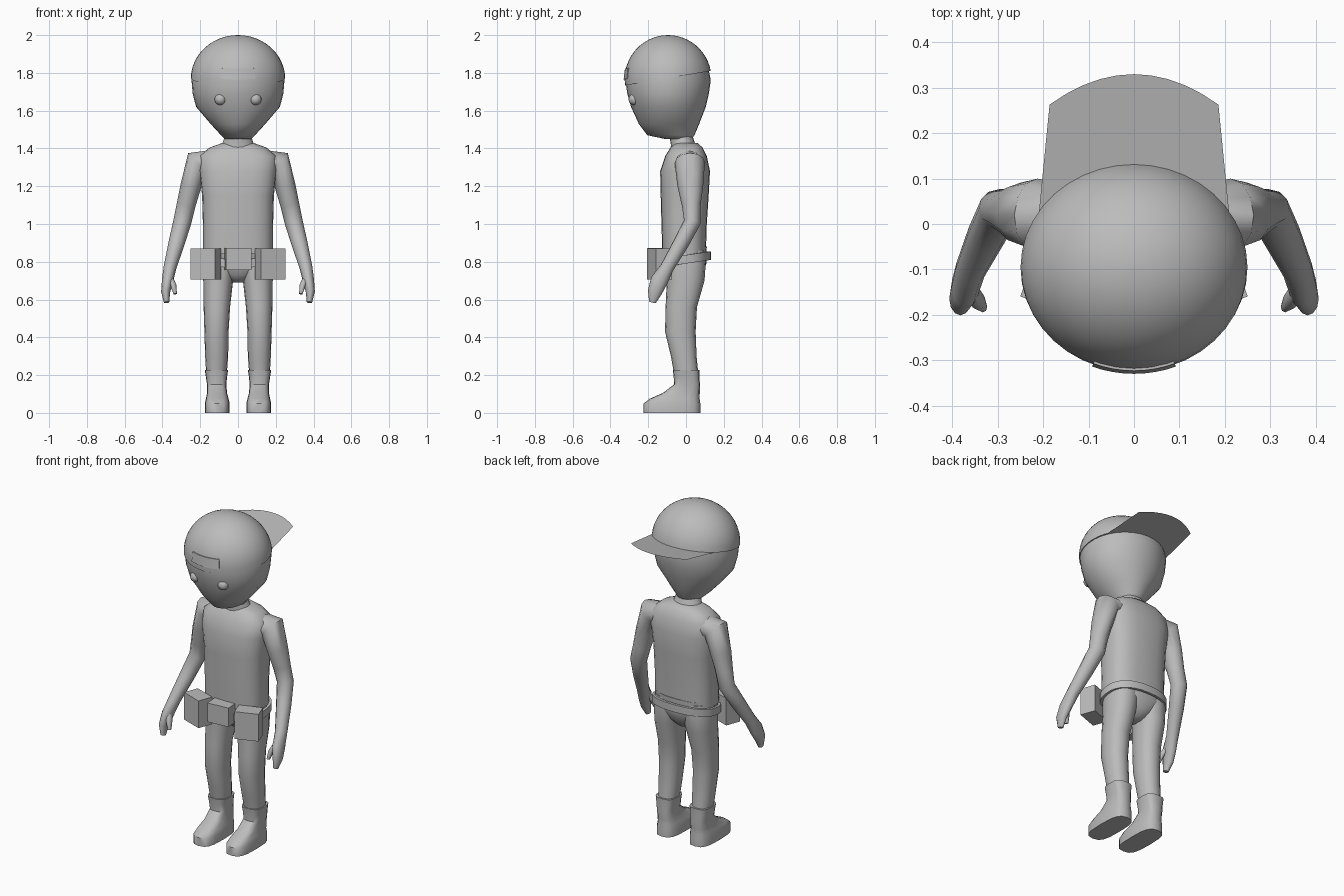
import bpy
import bmesh
import math
from mathutils import Vector, Matrix

default_cube = bpy.data.objects.get("Cube")
if default_cube:
    bpy.data.objects.remove(default_cube, do_unlink=True)

# One plain clay colour for everything
CLAY = (0.5, 0.5, 0.5, 1.0)
clay = bpy.data.materials.new("clay_grey")
clay.use_nodes = True
clay.diffuse_color = CLAY
clay.node_tree.nodes["Principled BSDF"].inputs["Base Color"].default_value = CLAY


def finish(name, bm, angle=40, recalc=True):
    """Turn a bmesh into a named, shaded object."""
    if recalc:
        bmesh.ops.recalc_face_normals(bm, faces=bm.faces[:])
    mesh = bpy.data.meshes.new(name)
    bm.to_mesh(mesh)
    bm.free()
    mesh.materials.append(clay)
    obj = bpy.data.objects.new(name, mesh)
    bpy.context.collection.objects.link(obj)
    if angle:
        bpy.ops.object.select_all(action='DESELECT')
        obj.select_set(True)
        bpy.context.view_layer.objects.active = obj
        bpy.ops.object.shade_smooth_by_angle(angle=math.radians(angle))
    return obj


def skin(name, rings, cap=True, angle=40):
    """Bridge equal-sized closed rings of points."""
    bm = bmesh.new()
    loops = [[bm.verts.new(p) for p in ring] for ring in rings]
    n = len(loops[0])
    for low, high in zip(loops, loops[1:]):
        for i in range(n):
            j = (i + 1) % n
            bm.faces.new((low[i], low[j], high[j], high[i]))
    if cap:
        bm.faces.new(loops[0][::-1])
        bm.faces.new(loops[-1])
    return finish(name, bm, angle)


def oval(n, power=1.0):
    """Unit oval; a power below one makes it boxier."""
    for i in range(n):
        a = math.tau * i / n
        c, s = math.cos(a), math.sin(a)
        yield (math.copysign(abs(c) ** power, c), math.copysign(abs(s) ** power, s))


def loft(name, sections, n=20, power=1.0, side=1, angle=40):
    """Stack of level ovals: z, centre x, centre y, radius x, radius y."""
    rings = [[(side * (cx + rx * c), cy + ry * s, z) for c, s in oval(n, power)]
             for z, cx, cy, rx, ry in sections]
    return skin(name, rings, angle=angle)


def limb(name, path, side, n=12):
    """Tube along a path: x, y, z, radius front-back, radius sideways."""
    points = [Vector(p[:3]) for p in path]
    rings = []
    for i, p in enumerate(points):
        t = (points[min(i + 1, len(points) - 1)] - points[max(i - 1, 0)]).normalized()
        u = Vector((0, 1, 0))
        u = (u - t * u.dot(t)).normalized()
        v = t.cross(u)
        ring = [p + u * c * path[i][3] + v * s * path[i][4] for c, s in oval(n)]
        rings.append([(side * q.x, q.y, q.z) for q in ring])
    return skin(name, rings, angle=60)


def pouch(name, centre, size, yaw):
    bm = bmesh.new()
    place = (Matrix.Translation(centre) @ Matrix.Rotation(yaw, 4, 'Z')
             @ Matrix.Diagonal((*size, 1)))
    bmesh.ops.create_cube(bm, size=1, matrix=place)
    return finish(name, bm, angle=0)


# Head and neck
loft("head", [
    (1.45, 0, -0.04, 0.07, 0.07),
    (1.47, 0, -0.08, 0.09, 0.125),
    (1.53, 0, -0.09, 0.145, 0.16),
    (1.62, 0, -0.093, 0.222, 0.198),
    (1.69, 0, -0.095, 0.24, 0.216),
    (1.76, 0, -0.095, 0.246, 0.226),
    (1.82, 0, -0.095, 0.235, 0.215),
], n=32, angle=60)
loft("neck", [
    (1.36, 0, 0, 0.12, 0.085),
    (1.42, 0, -0.015, 0.085, 0.065),
    (1.48, 0, -0.03, 0.065, 0.06),
], angle=60)

# Cap dome, cut along a rim that rises toward the back
HEAD_Y, DOME_Z = -0.095, 1.768
RX, RY, RZ = 0.25, 0.23, 0.232


def rim_z(y):
    return 1.788 + 0.167 * y


def dome_point(a, lift, grow=0.0):
    """Point on the dome; lift runs from rim to crown."""
    low = math.asin((rim_z(HEAD_Y + RY * math.sin(a)) - DOME_Z) / RZ)
    e = low + (math.pi / 2 - low) * lift
    return ((RX + grow) * math.cos(a) * math.cos(e),
            HEAD_Y + (RY + grow) * math.sin(a) * math.cos(e),
            DOME_Z + RZ * math.sin(e))


STEPS = 12
skin("cap_dome", [[dome_point(math.tau * i / 40, 0.99 * k / STEPS) for i in range(40)]
                  for k in range(STEPS + 1)])

# Curved patch at the front of the cap
rings = []
for k in range(9):
    a = -math.pi / 2 + 0.37 * (k / 4 - 1)
    rings.append([dome_point(a, lift, grow) for lift, grow in
                  ((0.08, -0.01), (0.08, 0.005), (0.225, 0.005), (0.225, -0.01))])
skin("cap_patch", rings, angle=30)

# Thin visor sheet pointing backward
bm = bmesh.new()
outline = [(-0.21, 0.02), (-0.186, 0.263)]
outline += [(0.186 * t / 5, 0.33 - 0.067 * (t / 5) ** 2) for t in range(-4, 5)]
outline += [(0.186, 0.263), (0.21, 0.02)]
bm.faces.new([bm.verts.new((x, y, rim_z(y))) for x, y in outline][::-1])
bm.normal_update()
finish("cap_visor", bm, angle=0, recalc=False)

# Torso and hips
loft("torso", [
    (0.84, 0, -0.01, 0.185, 0.115),
    (1.0, 0, -0.01, 0.186, 0.12),
    (1.15, 0, -0.007, 0.19, 0.127),
    (1.28, 0, -0.005, 0.205, 0.132),
    (1.36, 0, 0, 0.205, 0.11),
    (1.405, 0, 0.003, 0.15, 0.085),
    (1.43, 0, 0, 0.08, 0.06),
], n=24, power=0.75, angle=60)
loft("hips", [
    (0.69, 0, 0, 0.03, 0.05),
    (0.73, 0, 0, 0.09, 0.085),
    (0.79, 0, 0, 0.17, 0.108),
    (0.88, 0, -0.005, 0.184, 0.115),
], n=24, power=0.8, angle=60)

# Belt band, dipping toward the front
belt = []
for dz, grow in ((0, 0), (0, 0.015), (0.045, 0.015), (0.045, 0)):
    belt.append([((0.185 + grow) * c, -0.005 + (0.122 + grow) * s, 0.79 + 0.02 * s + dz)
                 for c, s in oval(28, 0.85)])
skin("belt", belt + belt[:1], cap=False)

# Pouches
pouch("front_pouch", (0, -0.155, 0.815), (0.135, 0.085, 0.115), 0.08)
for side, label in ((1, "left"), (-1, "right")):
    pouch(label + "_pouch", (side * 0.17, -0.14, 0.788), (0.138, 0.092, 0.165), side * 0.35)

    # Eye
    bm = bmesh.new()
    bmesh.ops.create_uvsphere(bm, u_segments=16, v_segments=10, radius=0.031, matrix=
                              Matrix.Translation((side * 0.093, -0.273, 1.66)))
    finish(label + "_eye", bm)

    # Arm, hand and thumb
    limb(label + "_arm", [
        (0.11, 0.015, 1.335, 0.065, 0.06),
        (0.215, 0.02, 1.325, 0.08, 0.07),
        (0.25, 0.023, 1.2, 0.068, 0.055),
        (0.275, 0.028, 1.1, 0.05, 0.05),
        (0.295, 0.033, 1.01, 0.045, 0.048),
        (0.325, -0.025, 0.9, 0.042, 0.043),
        (0.36, -0.1, 0.77, 0.036, 0.034),
        (0.373, -0.142, 0.7, 0.046, 0.03),
        (0.383, -0.165, 0.64, 0.038, 0.024),
        (0.378, -0.178, 0.585, 0.018, 0.014),
    ], side)
    limb(label + "_thumb", [
        (0.365, -0.14, 0.72, 0.02, 0.018),
        (0.342, -0.172, 0.675, 0.019, 0.016),
        (0.332, -0.183, 0.63, 0.012, 0.009),
    ], side, n=8)

    # Leg
    loft(label + "_leg", [
        (0.2, 0.114, 0.002, 0.054, 0.064),
        (0.3, 0.113, -0.012, 0.061, 0.068),
        (0.43, 0.114, -0.03, 0.064, 0.081),
        (0.56, 0.112, -0.025, 0.07, 0.083),
        (0.7, 0.105, -0.002, 0.079, 0.1),
        (0.8, 0.097, 0.0, 0.088, 0.105),
        (0.86, 0.09, 0.0, 0.088, 0.1),
    ], n=16, power=0.9, side=side, angle=60)

    # Boot
    loft(label + "_boot", [
        (0, 0.11, -0.074, 0.066, 0.15),
        (0.05, 0.11, -0.074, 0.066, 0.15),
        (0.075, 0.11, -0.06, 0.06, 0.132),
        (0.105, 0.111, -0.025, 0.053, 0.098),
        (0.15, 0.113, 0.005, 0.051, 0.069),
        (0.19, 0.114, 0.003, 0.056, 0.068),
        (0.228, 0.114, 0.001, 0.062, 0.071),
    ], n=16, power=0.65, side=side, angle=45)
